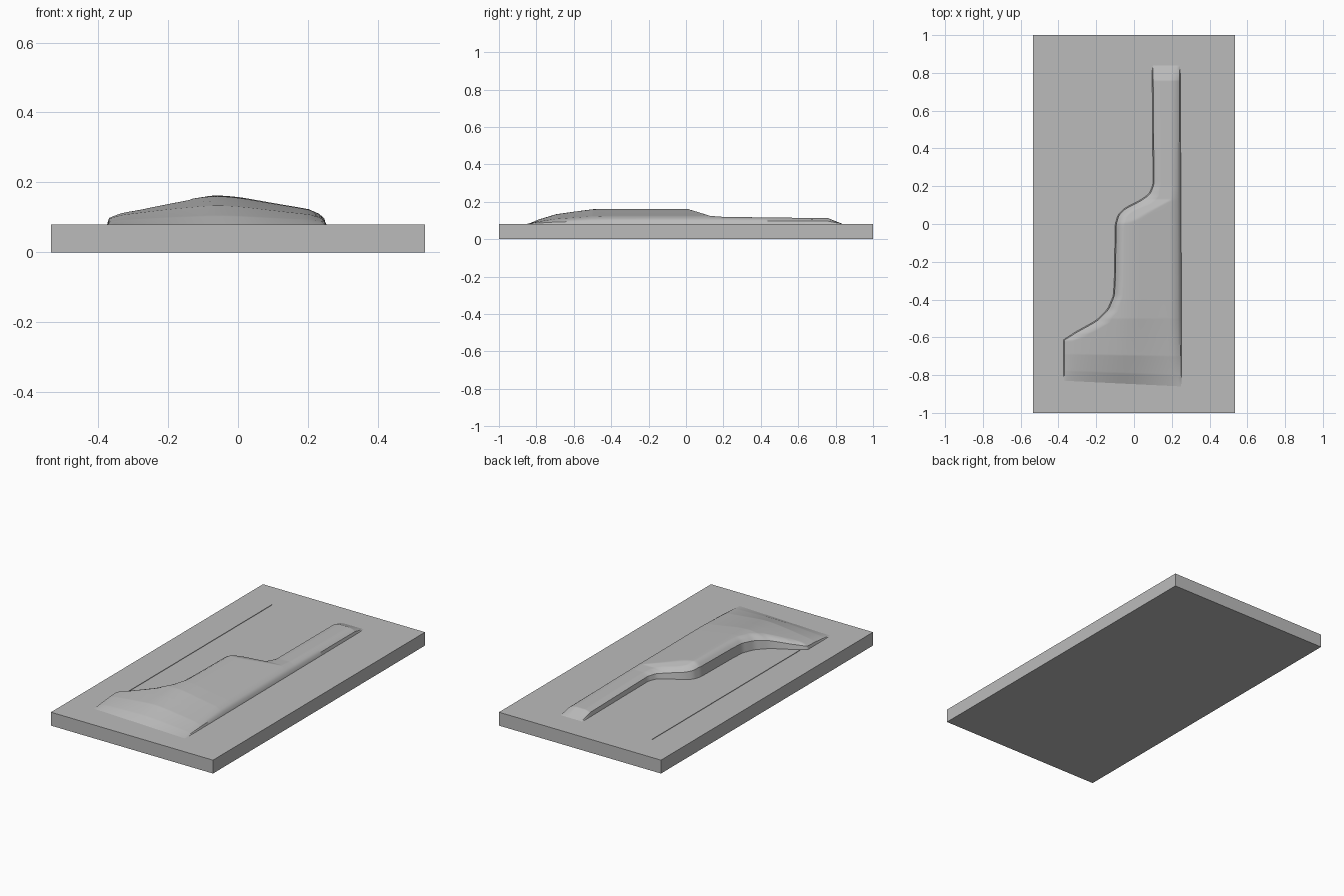
import bpy, bmesh, math

cube = bpy.data.objects.get("Cube")
if cube:
    bpy.data.objects.remove(cube, do_unlink=True)

grey = bpy.data.materials.new("matte grey")
grey.use_nodes = True
grey.diffuse_color = (0.5, 0.5, 0.5, 1)
grey.node_tree.nodes["Principled BSDF"].inputs["Base Color"].default_value = (0.5, 0.5, 0.5, 1)

TOP = 0.08


def finish(bm, name):
    bmesh.ops.recalc_face_normals(bm, faces=bm.faces)
    mesh = bpy.data.meshes.new(name)
    bm.to_mesh(mesh)
    bm.free()
    mesh.materials.append(grey)
    obj = bpy.data.objects.new(name, mesh)
    bpy.context.collection.objects.link(obj)
    return obj


def box(name, x0, x1, y0, y1, z0, z1):
    bm = bmesh.new()
    bmesh.ops.create_cube(bm, size=1)
    for v in bm.verts:
        v.co = (x0 + (v.co.x + 0.5) * (x1 - x0),
                y0 + (v.co.y + 0.5) * (y1 - y0),
                z0 + (v.co.z + 0.5) * (z1 - z0))
    return finish(bm, name)


def interp(points, t):
    """Piecewise linear curve through (position, value) points."""
    if t <= points[0][0]:
        return points[0][1]
    for (a, va), (b, vb) in zip(points, points[1:]):
        if t <= b:
            return va + (vb - va) * (t - a) / (b - a)
    return points[-1][1]


def soft(points, t, r=0.02):
    """The same curve with its corners rounded."""
    return sum(interp(points, t + r * k / 3) for k in range(-3, 4)) / 7


# Stepped left outline, crown across the width, and heights along the length
outline = [(-0.605, -0.375), (-0.6, -0.345), (-0.585, -0.335), (-0.51, -0.2),
           (-0.45, -0.14), (-0.38, -0.11), (-0.3, -0.105), (0, -0.1),
           (0.05, -0.085), (0.085, -0.05), (0.125, 0.03), (0.16, 0.08),
           (0.21, 0.1), (0.84, 0.095)]
crown = [(-0.38, 0.03), (-0.33, 0.042), (-0.2, 0.066), (-0.07, 0.084),
         (0, 0.079), (0.1, 0.061), (0.2, 0.044), (0.26, 0.032)]
front_rise = [(-0.86, 0), (-0.8, 0.3), (-0.7, 0.65), (-0.5, 0.97), (-0.4, 1)]
back_limit = [(0, 0.084), (0.06, 0.066), (0.13, 0.044), (0.2, 0.039),
              (0.76, 0.032), (0.84, 0)]
left_edge = [(0, 0), (0.006, 0.7), (0.02, 0.87), (0.04, 1)]
right_edge = [(0, 0), (0.006, 0.5), (0.02, 0.8), (0.05, 1)]


def left_x(y):
    return soft(outline, y, 0.012)


def height(x, y):
    a = soft(crown, x, 0.03) * interp(front_rise, y)
    b = interp(back_limit, y)
    return (a + b - math.sqrt((a - b) ** 2 + 0.00002 * min(a, b))) / 2


# Raised body, lofted row by row
bm = bmesh.new()
rows = []
ROWS, INNER = 340, 24
for j in range(ROWS + 1):
    y = -0.86 + 1.7 * j / ROWS
    xl, xr = left_x(y), 0.25 - 0.005 * y
    slope = (left_x(y + 0.01) - left_x(y - 0.01)) / 0.02
    stretch = min(math.hypot(1, slope), 2.2)
    offsets = [(xl + d * stretch, f) for d, f in left_edge]
    ends = [(xr - d, f) for d, f in reversed(right_edge)]
    x0, x1 = offsets[-1][0], ends[0][0]
    middle = [(x0 + (x1 - x0) * k / INNER, 1) for k in range(1, INNER)]
    row = []
    for x, f in offsets + middle + ends:
        z = TOP + height(x, y) * f - (0.002 if f == 0 else 0)
        skew = 0.03 * (0.25 - x) / 0.62 * max(0, min(1, (-0.6 - y) / 0.26))
        row.append(bm.verts.new((x, y + skew, z)))
    rows.append(row)
for a, b in zip(rows, rows[1:]):
    for k in range(len(a) - 1):
        bm.faces.new((a[k], a[k + 1], b[k + 1], b[k]))
body = finish(bm, "raised_body")
if sum(p.normal.z for p in body.data.polygons) < 0:
    body.data.flip_normals()

# Flat slab and the fine straight ridge beside the body
box("base_slab", -0.535, 0.535, -1, 1, 0, TOP)
box("fine_ridge", -0.346, -0.342, -0.58, 0.81, TOP - 0.002, TOP + 0.003)

bpy.ops.object.select_all(action="DESELECT")
body.select_set(True)
bpy.context.view_layer.objects.active = body
bpy.ops.object.shade_smooth_by_angle(angle=math.radians(35))
